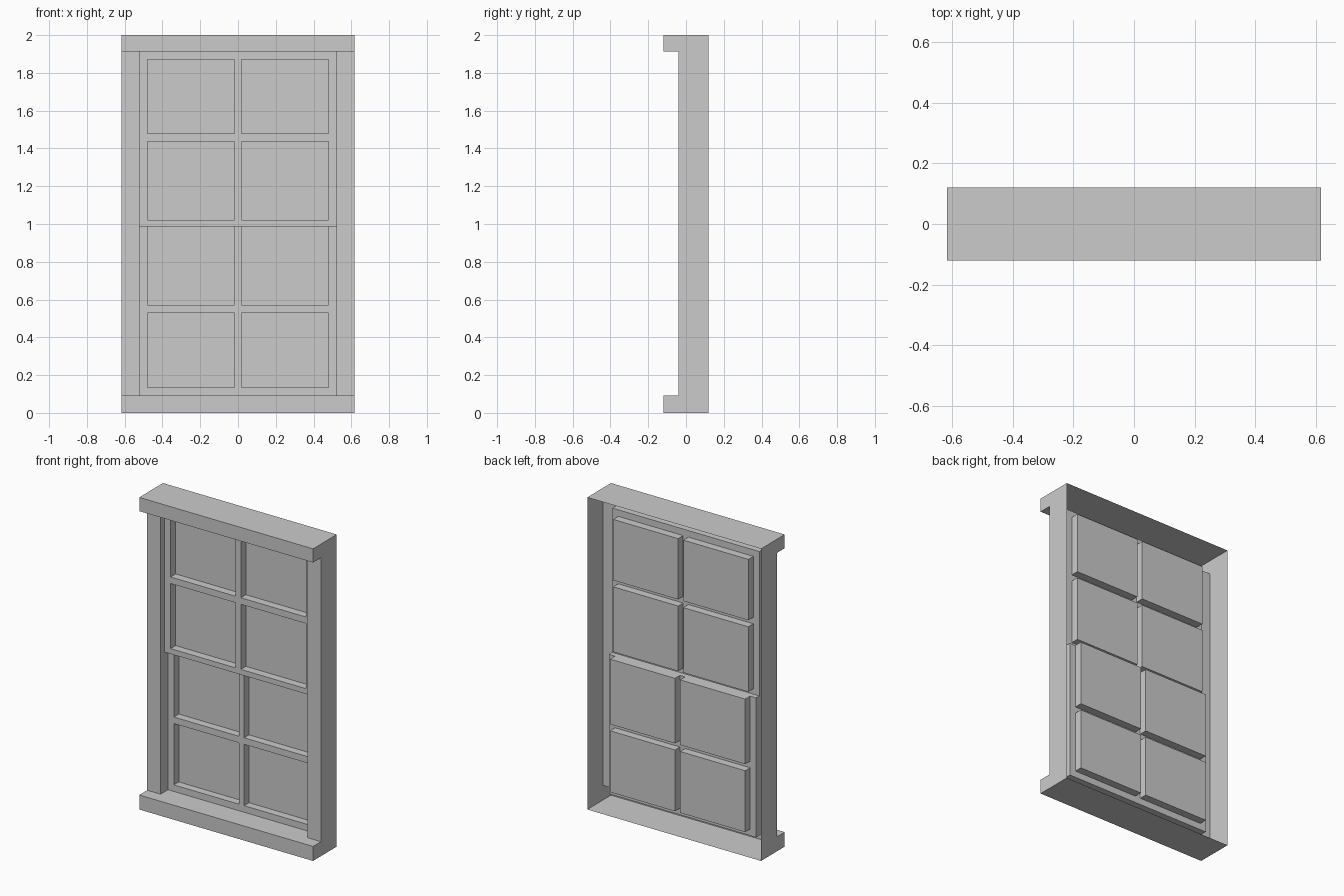
import bpy, bmesh
from mathutils import Vector

if "Cube" in bpy.data.objects:
    bpy.data.objects.remove(bpy.data.objects["Cube"])

# Grid lines of the window front; the model is an open-backed stepped shell
XS = [-.616, -.521, -.479, -.0185, .0185, .479, .521, .616]
ZS = [0, .093, .135, .528, .57, .987, 1.021, 1.438, 1.48, 1.87, 1.912, 2]
NX, NZ = len(XS) - 1, len(ZS) - 1
BACK = .12

# Depth (y) of the front surface of every part
DEPTH = {
    "bottom_sill": -.12, "top_head": -.12, "side_jambs": -.04,
    "upper_sash": .002, "upper_panes": .053,
    "lower_sash": .035, "lower_panes": .085,
}


def part_at(i, j):
    """Name of the part that owns a grid cell, or None outside the window."""
    if not (0 <= i < NX and 0 <= j < NZ):
        return None
    if j == 0:
        return "bottom_sill"
    if j == NZ - 1:
        return "top_head"
    if i in (0, NX - 1):
        return "side_jambs"
    level = "lower" if j < 5 else "upper"
    pane = i in (2, 4) and j in (2, 4, 6, 8)
    return level + ("_panes" if pane else "_sash")


def quad(bm, pts, facing):
    face = bm.faces.new([bm.verts.new(p) for p in pts])
    face.normal_update()
    if face.normal.dot(Vector(facing)) < 0:
        face.normal_flip()


def build(name):
    bm = bmesh.new()
    y = DEPTH[name]
    for i in range(NX):
        for j in range(NZ):
            if part_at(i, j) != name:
                continue
            x0, x1, z0, z1 = XS[i], XS[i + 1], ZS[j], ZS[j + 1]
            # Front surface
            quad(bm, [(x0, y, z0), (x1, y, z0), (x1, y, z1), (x0, y, z1)], (0, -1, 0))
            # Returns running back to any deeper neighbour or to the open back
            for di, dj, a, b in ((-1, 0, (x0, z0), (x0, z1)), (1, 0, (x1, z0), (x1, z1)),
                                 (0, -1, (x0, z0), (x1, z0)), (0, 1, (x0, z1), (x1, z1))):
                yn = DEPTH.get(part_at(i + di, j + dj), BACK)
                if yn > y:
                    quad(bm, [(a[0], y, a[1]), (b[0], y, b[1]),
                              (b[0], yn, b[1]), (a[0], yn, a[1])], (di, 0, dj))
    bmesh.ops.remove_doubles(bm, verts=bm.verts, dist=1e-5)
    mesh = bpy.data.meshes.new(name)
    bm.to_mesh(mesh)
    bm.free()
    bpy.context.collection.objects.link(bpy.data.objects.new(name, mesh))


for part in DEPTH:
    build(part)
